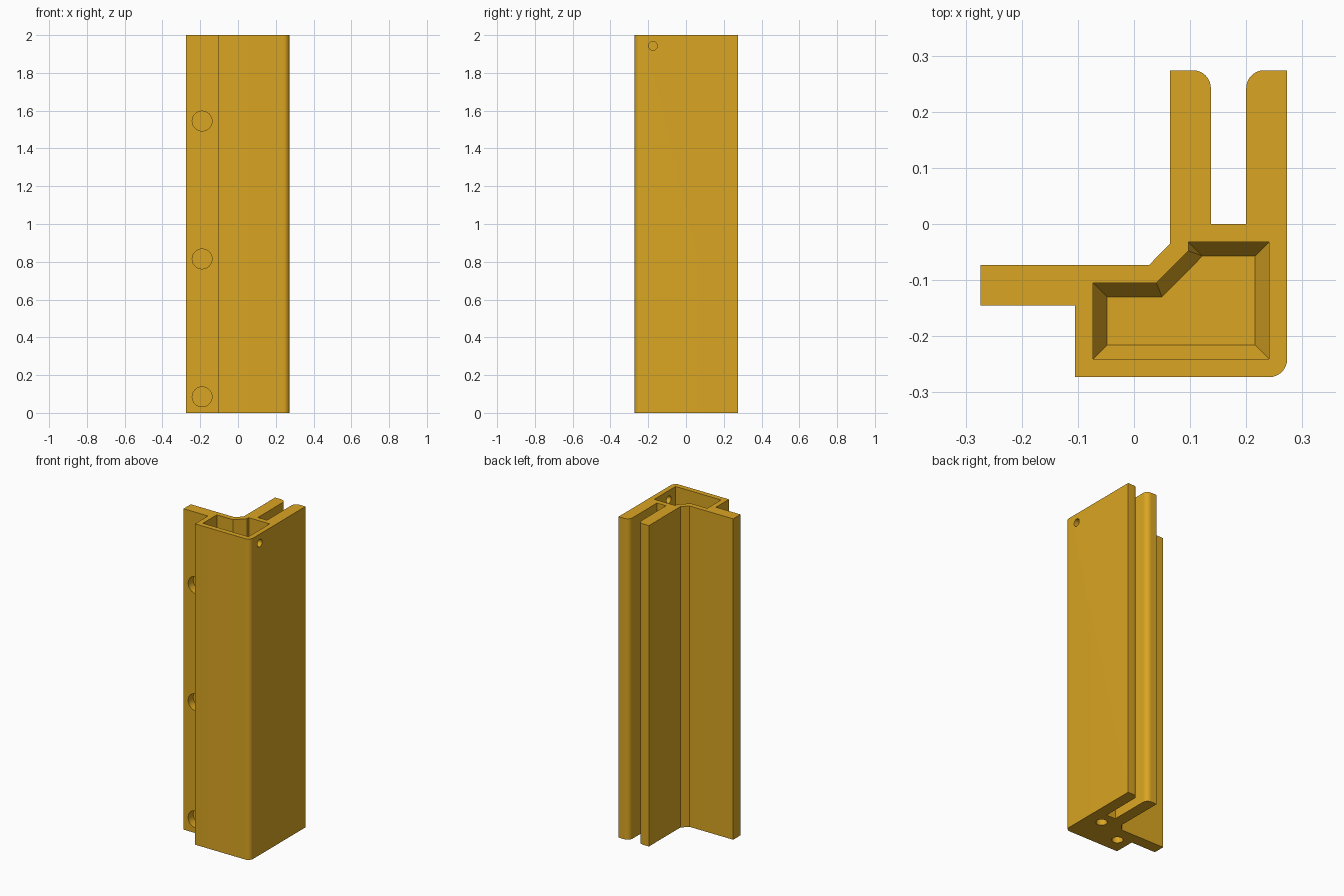
import bpy, bmesh, math
from mathutils import Matrix, Vector

if "Cube" in bpy.data.objects:
    bpy.data.objects.remove(bpy.data.objects["Cube"])

gold = bpy.data.materials.new("golden_plastic")
gold.diffuse_color = (0.70, 0.376, 0.016, 1)
gold.use_nodes = True
gold.node_tree.nodes["Principled BSDF"].inputs["Base Color"].default_value = gold.diffuse_color


def arc(cx, cy, r, start, end, n=8):
    """Points on a rounded corner, angles in degrees."""
    return [(cx + r * math.cos(math.radians(start + (end - start) * i / n)),
             cy + r * math.sin(math.radians(start + (end - start) * i / n)))
            for i in range(n + 1)]


def loft(name, sections):
    """Solid through stacked outlines: list of (z, points), bottom first."""
    bm = bmesh.new()
    rings = [[bm.verts.new((x, y, z)) for x, y in pts] for z, pts in sections]
    n = len(rings[0])
    for low, high in zip(rings, rings[1:]):
        for i in range(n):
            j = (i + 1) % n
            bm.faces.new((low[i], low[j], high[j], high[i]))
    bm.faces.new(rings[0][::-1])
    bm.faces.new(rings[-1])
    bmesh.ops.remove_doubles(bm, verts=bm.verts, dist=1e-5)
    bmesh.ops.recalc_face_normals(bm, faces=bm.faces)
    return finish(name, bm)


def finish(name, bm):
    me = bpy.data.meshes.new(name)
    bm.to_mesh(me)
    bm.free()
    me.materials.append(gold)
    ob = bpy.data.objects.new(name, me)
    bpy.context.collection.objects.link(ob)
    return ob


def drill(name, start, end, diameter):
    """Cylinder cutter running from start to end."""
    a, b = Vector(start), Vector(end)
    turn = Vector((0, 0, 1)).rotation_difference(b - a).to_matrix().to_4x4()
    bm = bmesh.new()
    bmesh.ops.create_cone(bm, cap_ends=True, segments=32, radius1=diameter / 2,
                          radius2=diameter / 2, depth=(b - a).length,
                          matrix=Matrix.Translation((a + b) / 2) @ turn)
    return finish(name, bm)


# Extruded corner profile: box section, side flange and two slot walls
outline = ([(-0.105, -0.273)]
           + arc(0.241, -0.241, 0.032, -90, 0)
           + [(0.273, 0.274)]
           + arc(0.232, 0.242, 0.032, 90, 180)
           + [(0.2, 0.0), (0.137, 0.0)]
           + arc(0.105, 0.242, 0.032, 0, 90)
           + [(0.064, 0.274), (0.064, -0.035), (0.027, -0.073),
              (-0.274, -0.073), (-0.274, -0.145), (-0.105, -0.145)])
body = loft("corner_profile", [(0, outline), (2, outline)])

# Cavity open at the top, narrowing at its floor
wide = [(-0.073, -0.241), (0.241, -0.241), (0.241, -0.032), (0.097, -0.032),
        (0.097, -0.048), (0.04, -0.105), (-0.073, -0.105)]
narrow = [(-0.048, -0.216), (0.216, -0.216), (0.216, -0.057), (0.122, -0.057),
          (0.122, -0.057), (0.05, -0.13), (-0.048, -0.13)]
cutters = [loft("cavity_cutter", [(0.1, narrow), (0.14, wide), (2.05, wide)])]

# Blind round recesses in the flange front
for z in (0.085, 0.815, 1.545):
    cutters.append(drill("flange_recess_cutter", (-0.19, -0.2, z),
                         (-0.19, -0.095, z), 0.105))
# Blind recesses in the base
for x, y in ((0.17, -0.08), (-0.025, -0.175)):
    cutters.append(drill("base_recess_cutter", (x, y, -0.05), (x, y, 0.05), 0.064))
# Pin hole through the right wall into the cavity
cutters.append(drill("pin_hole_cutter", (0.35, -0.175, 1.943),
                     (0.15, -0.175, 1.943), 0.046))

# Cut everything out of the profile
bpy.context.view_layer.objects.active = body
body.select_set(True)
for c in cutters:
    m = body.modifiers.new(c.name, 'BOOLEAN')
    m.operation = 'DIFFERENCE'
    m.solver = 'EXACT'
    m.object = c
    bpy.ops.object.modifier_apply(modifier=m.name)
for c in cutters:
    bpy.data.objects.remove(c)

bpy.ops.object.shade_smooth_by_angle(angle=math.radians(25))
